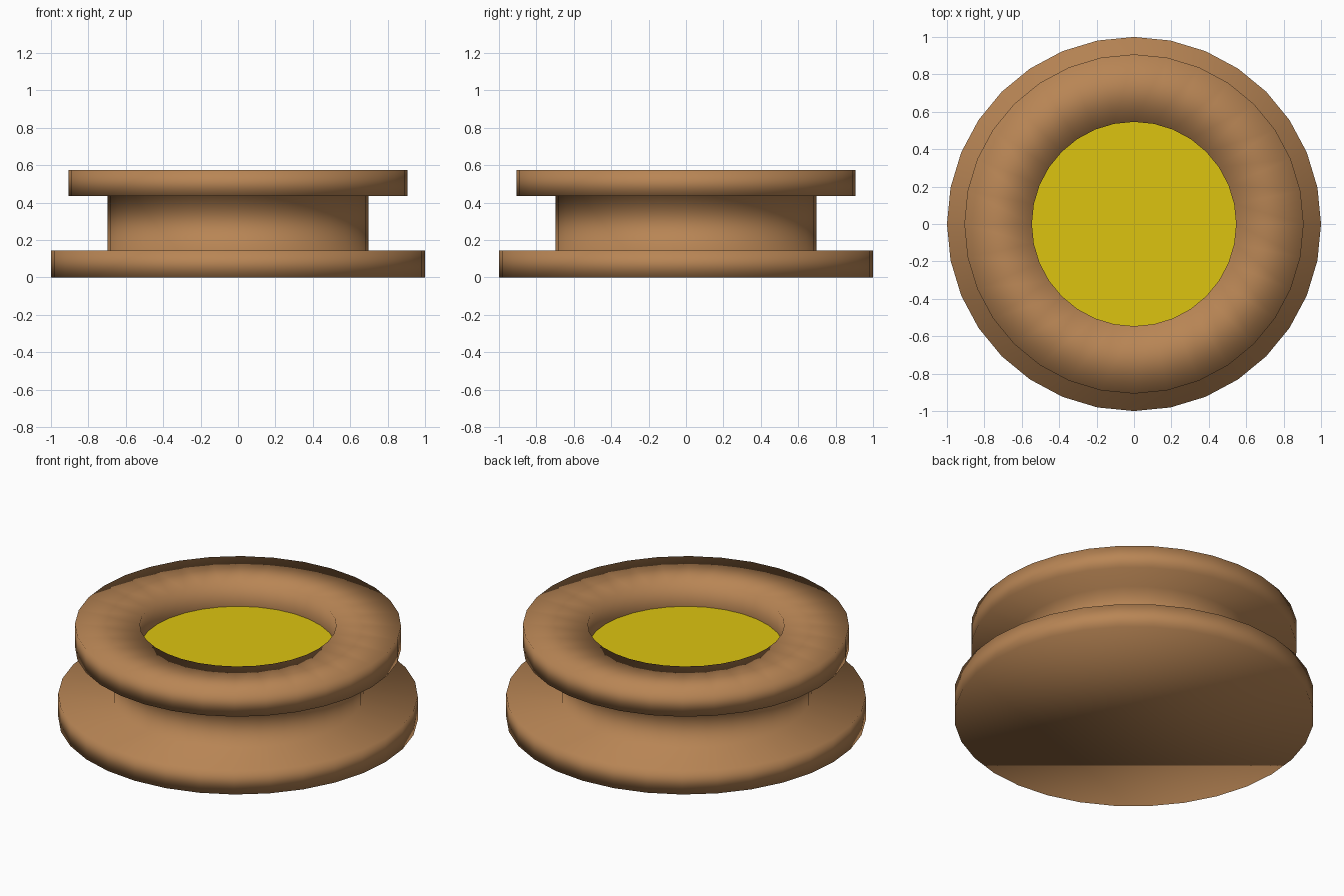
import bpy, bmesh
from math import cos, sin, tau

if "Cube" in bpy.data.objects:
    bpy.data.objects.remove(bpy.data.objects["Cube"])

SIDES = 32


def material(name, colour):
    mat = bpy.data.materials.new(name)
    mat.diffuse_color = (*colour, 1)
    mat.use_nodes = True
    mat.node_tree.nodes["Principled BSDF"].inputs["Base Color"].default_value = mat.diffuse_color
    return mat


def add_object(name, bm, mat, smooth):
    for face in bm.faces:
        face.smooth = smooth
    mesh = bpy.data.meshes.new(name)
    bm.to_mesh(mesh)
    bm.free()
    mesh.materials.append(mat)
    obj = bpy.data.objects.new(name, mesh)
    bpy.context.collection.objects.link(obj)
    return obj


def ring(bm, radius, z):
    angles = [tau * i / SIDES for i in range(SIDES)]
    return [bm.verts.new((radius * cos(a), radius * sin(a), z)) for a in angles]


brown = material("brown", (0.48, 0.235, 0.09))
yellow = material("yellow", (0.72, 0.55, 0.005))

# Spool body: base flange, narrow neck, top flange and recess wall
profile = [(1.0, 0.0), (1.0, 0.145), (0.697, 0.145), (0.697, 0.434),
           (0.907, 0.434), (0.907, 0.574), (0.546, 0.574), (0.546, 0.434)]
bm = bmesh.new()
rings = [ring(bm, r, z) for r, z in profile]
for low, high in zip(rings, rings[1:]):
    for i in range(SIDES):
        j = (i + 1) % SIDES
        bm.faces.new((low[i], low[j], high[j], high[i]))
bm.faces.new(rings[0][::-1])
add_object("spool_body", bm, brown, True)

# Yellow floor of the recess
bm = bmesh.new()
bm.faces.new(ring(bm, 0.546, 0.434))
add_object("recess_floor", bm, yellow, False)
